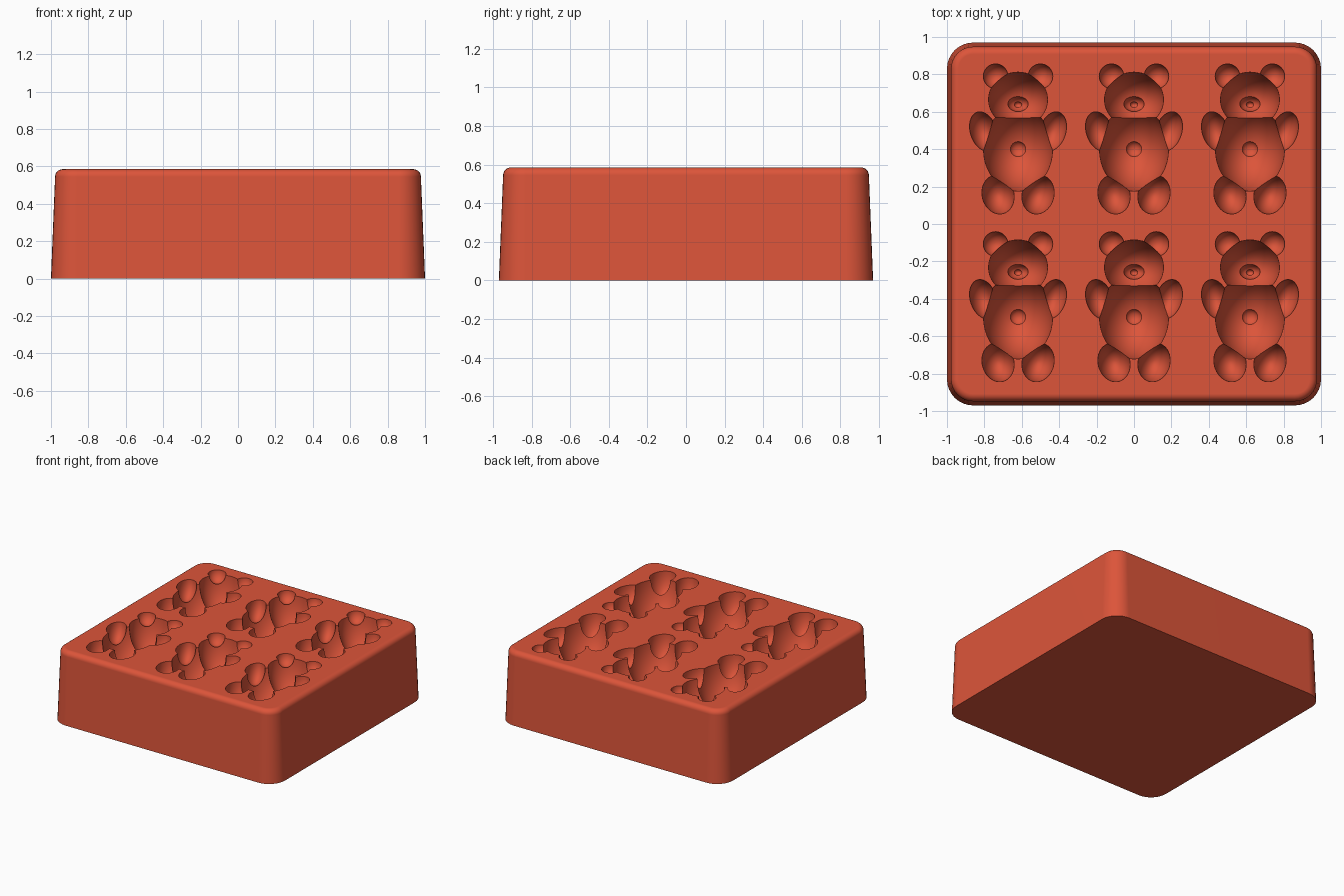
import bpy, bmesh, math
from mathutils import Matrix, Vector

if "Cube" in bpy.data.objects:
    bpy.data.objects.remove(bpy.data.objects["Cube"])

TOP = 0.585

clay = bpy.data.materials.new("terracotta_silicone")
clay.use_nodes = True
colour = (0.72, 0.09, 0.042, 1)
clay.diffuse_color = colour
clay.node_tree.nodes["Principled BSDF"].inputs["Base Color"].default_value = colour


def make_object(name, bm):
    mesh = bpy.data.meshes.new(name)
    bmesh.ops.recalc_face_normals(bm, faces=bm.faces)
    bm.to_mesh(mesh)
    bm.free()
    mesh.materials.append(clay)
    obj = bpy.data.objects.new(name, mesh)
    bpy.context.collection.objects.link(obj)
    return obj


def rounded_ring(bm, half_x, half_y, radius, z, steps=8):
    """Vertices of a rounded rectangle at one height."""
    ring = []
    for corner, (sx, sy) in enumerate([(1, 1), (-1, 1), (-1, -1), (1, -1)]):
        for i in range(steps + 1):
            a = math.pi / 2 * (corner + i / steps)
            ring.append(bm.verts.new((sx * (half_x - radius) + radius * math.cos(a),
                                      sy * (half_y - radius) + radius * math.sin(a), z)))
    return ring


# Tapered block with rounded corners and a rounded top edge
taper, edge, arc = 0.022, 0.04, 6
layers = [(0, 0)]
for i in range(arc + 1):
    a = math.pi / 2 * i / arc
    layers.append((TOP - edge + edge * math.sin(a), taper + edge * (1 - math.cos(a))))

bm = bmesh.new()
rings = [rounded_ring(bm, 1 - d, 0.97 - d, 0.14 - d, z) for z, d in layers]
for low, high in zip(rings, rings[1:]):
    for i in range(len(low)):
        j = (i + 1) % len(low)
        bm.faces.new((low[i], low[j], high[j], high[i]))
bm.faces.new(rings[0])
bm.faces.new(rings[-1])
block = make_object("mould_block", bm)

# Bear cavity parts: (name, centre x, y, depth below top, radii, tilt, paired)
parts = [
    ("body", (0, 0.40, 0), (0.185, 0.225, 0.30), 0, False),
    ("head", (0, 0.665, 0), (0.158, 0.147, 0.27), 0, False),
    ("ear", (0.12, 0.79, 0), (0.066, 0.066, 0.08), 0, True),
    ("arm", (0.185, 0.495, 0), (0.070, 0.108, 0.13), 18, True),
    ("leg", (0.107, 0.157, 0), (0.085, 0.105, 0.17), 15, True),
    ("snout", (0, 0.643, -0.24), (0.055, 0.042, 0.07), 0, False),
    ("nose", (0, 0.638, -0.305), (0.02, 0.016, 0.02), 0, False),
    ("navel", (0, 0.40, -0.285), (0.042, 0.042, 0.035), 0, False),
]


def cut_part(name, centre, radii, tilt, paired):
    """Carve one part out of all six bears at once."""
    bm = bmesh.new()
    for column in (-0.62, 0, 0.62):
        for row in (0, -0.897):
            for side in ((-1, 1) if paired else (1,)):
                place = Vector((column + side * centre[0], row + centre[1],
                                TOP + 0.002 + centre[2]))
                matrix = (Matrix.Translation(place)
                          @ Matrix.Rotation(math.radians(-side * tilt), 4, "Z")
                          @ Matrix.Diagonal((*radii, 1)))
                bmesh.ops.create_uvsphere(bm, u_segments=40, v_segments=25,
                                          radius=1, matrix=matrix)
    cutter = make_object(name + "_cutter", bm)
    cutter.hide_render = True
    mod = block.modifiers.new(name + "_cavity", "BOOLEAN")
    mod.operation = "DIFFERENCE"
    mod.solver = "EXACT"
    mod.object = cutter
    bpy.ops.object.modifier_apply(modifier=mod.name)
    bpy.data.objects.remove(cutter)


bpy.ops.object.select_all(action="DESELECT")
bpy.context.view_layer.objects.active = block
block.select_set(True)
for part in parts:
    cut_part(*part)

# Smooth surfaces with crisp cavity rims
while len(block.data.materials) > 1:
    block.data.materials.pop()
for face in block.data.polygons:
    face.material_index = 0
bpy.ops.object.shade_smooth_by_angle(angle=math.radians(30))
weighted = block.modifiers.new("even_shading", "WEIGHTED_NORMAL")
weighted.keep_sharp = True
